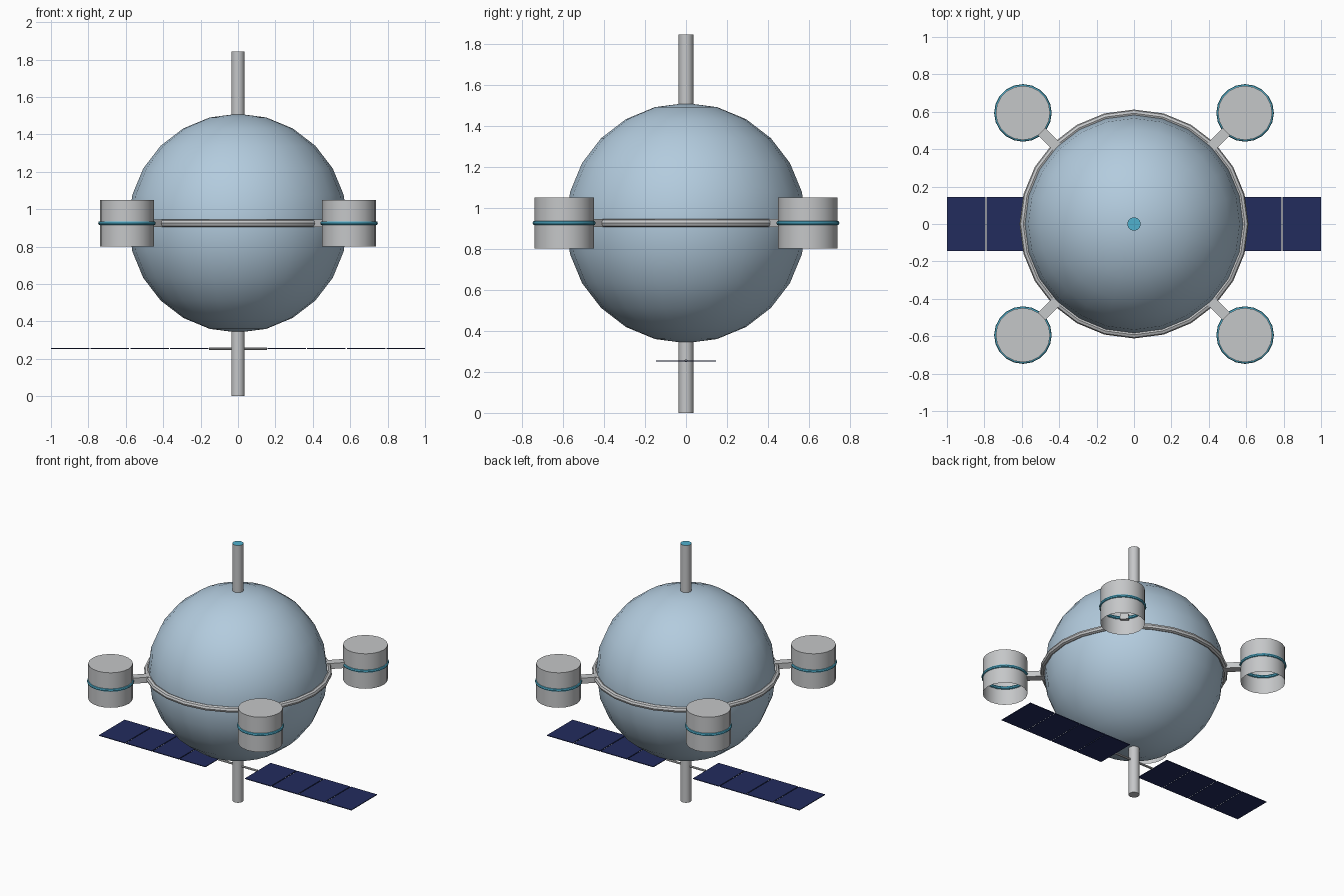
import bpy, bmesh, math
from mathutils import Matrix, Vector

if "Cube" in bpy.data.objects:
    bpy.data.objects.remove(bpy.data.objects["Cube"])


def material(name, rgb):
    m = bpy.data.materials.new(name)
    m.diffuse_color = (*rgb, 1)
    m.use_nodes = True
    m.node_tree.nodes["Principled BSDF"].inputs["Base Color"].default_value = m.diffuse_color
    return m


HULL = material("pale blue hull", (0.45, 0.60, 0.73))
GREY = material("light grey metal", (0.56, 0.57, 0.58))
CYAN = material("cyan trim", (0.08, 0.44, 0.62))
NAVY = material("navy solar cell", (0.016, 0.025, 0.11))

MID = 0.925        # height of the sphere centre, ring and pods
PANEL_Z = 0.254    # height of the solar wings


def finish(bm, name, mats, smooth=True):
    bmesh.ops.recalc_face_normals(bm, faces=bm.faces)
    me = bpy.data.meshes.new(name)
    bm.to_mesh(me)
    bm.free()
    for m in mats:
        me.materials.append(m)
    ob = bpy.data.objects.new(name, me)
    bpy.context.collection.objects.link(ob)
    if smooth:
        bpy.ops.object.select_all(action='DESELECT')
        ob.select_set(True)
        bpy.context.view_layer.objects.active = ob
        bpy.ops.object.shade_smooth_by_angle(angle=math.radians(40))
    return ob


def cylinder(bm, r, depth, matrix, sides):
    bmesh.ops.create_cone(bm, cap_ends=True, segments=sides, radius1=r,
                          radius2=r, depth=depth, matrix=matrix)


def box(name, size, matrix, mat):
    bm = bmesh.new()
    bmesh.ops.create_cube(bm, size=1, matrix=matrix @ Matrix.Diagonal((*size, 1)))
    return finish(bm, name, [mat], smooth=False)


def torus(name, centre, major, minor, mat, segs, sides=8):
    bm = bmesh.new()
    rows = []
    for i in range(segs):
        a = 2 * math.pi * i / segs
        row = []
        for j in range(sides):
            b = 2 * math.pi * j / sides
            r = major + minor * math.cos(b)
            row.append(bm.verts.new(Vector(centre) + Vector(
                (r * math.cos(a), r * math.sin(a), minor * math.sin(b)))))
        rows.append(row)
    for i in range(segs):
        p, q = rows[i], rows[(i + 1) % segs]
        for j in range(sides):
            k = (j + 1) % sides
            bm.faces.new((p[j], q[j], q[k], p[k]))
    return finish(bm, name, [mat])


# Spherical hull
bm = bmesh.new()
bmesh.ops.create_uvsphere(bm, u_segments=24, v_segments=12, radius=0.585,
                          matrix=Matrix.Translation((0, 0, MID)))
finish(bm, "hull_sphere", [HULL])

# Equator ring
torus("equator_ring", (0, 0, MID), 0.592, 0.02, GREY, 24)

# Central mast with a cyan top face
bm = bmesh.new()
cylinder(bm, 0.036, 1.843, Matrix.Translation((0, 0, 1.843 / 2)), 12)
for f in bm.faces:
    f.material_index = 1 if f.calc_center_median().z > 1.84 else 0
finish(bm, "mast", [GREY, CYAN])

# Four pods, open underneath, each with a cyan band and a strut
for n in range(4):
    ang = math.radians(45 + 90 * n)
    dist = 0.594 * math.sqrt(2)
    c = Vector((dist * math.cos(ang), dist * math.sin(ang), MID))
    bm = bmesh.new()
    cylinder(bm, 0.145, 0.25, Matrix.Translation(c), 20)
    bottom = [f for f in bm.faces if f.calc_center_median().z < MID - 0.12]
    bmesh.ops.delete(bm, geom=bottom, context='FACES_ONLY')
    finish(bm, f"pod_{n + 1}", [GREY])
    torus(f"pod_band_{n + 1}", c, 0.143, 0.011, CYAN, 20)
    box(f"pod_strut_{n + 1}", (0.15, 0.055, 0.04),
        Matrix.Rotation(ang, 4, 'Z') @ Matrix.Translation((0.645, 0, MID)), GREY)

# Solar wings: four thin plates on each side
PITCH = 0.2125
for side, label in ((-1, "left"), (1, "right")):
    for i in range(4):
        x = side * (1 - PITCH * i - 0.103)
        box(f"solar_panel_{label}_{i + 1}", (0.206, 0.29, 0.005),
            Matrix.Translation((x, 0, PANEL_Z)), NAVY)

# Rod joining the wings through the mast
bm = bmesh.new()
cylinder(bm, 0.0075, 0.31, Matrix.Translation((0, 0, PANEL_Z))
         @ Matrix.Rotation(math.pi / 2, 4, 'Y'), 8)
finish(bm, "wing_rod", [GREY])
